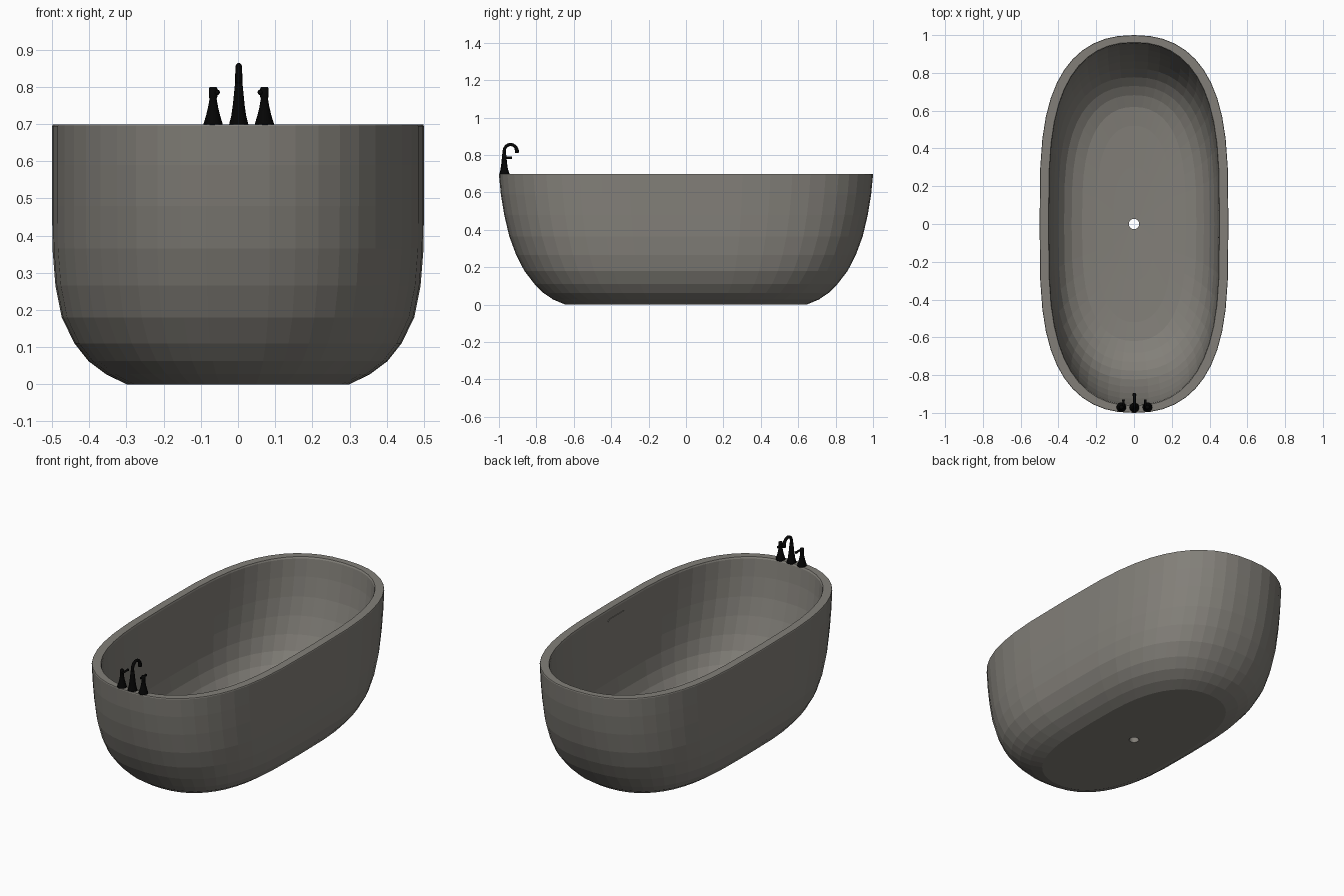
import bpy, bmesh, math
from mathutils import Vector

if "Cube" in bpy.data.objects:
    bpy.data.objects.remove(bpy.data.objects["Cube"])


def material(name, rgb):
    m = bpy.data.materials.new(name)
    m.diffuse_color = (*rgb, 1)
    m.use_nodes = True
    m.node_tree.nodes["Principled BSDF"].inputs["Base Color"].default_value = m.diffuse_color
    return m


STONE = material("warm grey stone", (0.224, 0.213, 0.190))
BLACK = material("matte black", (0.0015, 0.0015, 0.0015))


def finish(bm, name, mat, smooth=False):
    bmesh.ops.remove_doubles(bm, verts=bm.verts, dist=1e-5)
    bmesh.ops.recalc_face_normals(bm, faces=bm.faces)
    me = bpy.data.meshes.new(name)
    bm.to_mesh(me)
    bm.free()
    me.materials.append(mat)
    for p in me.polygons:
        p.use_smooth = smooth
    ob = bpy.data.objects.new(name, me)
    bpy.context.collection.objects.link(ob)
    return ob


def skin(bm, rings, caps=True):
    """Join equal-length rings of points into a tube."""
    vs = [[bm.verts.new(p) for p in r] for r in rings]
    n = len(vs[0])
    for a, b in zip(vs, vs[1:]):
        for i in range(n):
            bm.faces.new((a[i], a[(i + 1) % n], b[(i + 1) % n], b[i]))
    if caps:
        bm.faces.new(vs[0][::-1])
        bm.faces.new(vs[-1])


def oval(rx, ry, z, square, seg=48):
    """Rounded outline: round ends and straighter sides; square = 0 gives an ellipse."""
    px, py = 2 + 0.3 * square, 2 + 1.4 * square
    pts = []
    for i in range(seg):
        t = math.tau * i / seg
        c, s = math.cos(t), math.sin(t)
        pts.append((rx * math.copysign(abs(c) ** (2 / px), c),
                    ry * math.copysign(abs(s) ** (2 / py), s), z))
    return pts


def lathe(bm, x, y, profile, seg=16):
    skin(bm, [[(x + r * math.cos(math.tau * i / seg), y + r * math.sin(math.tau * i / seg), z)
               for i in range(seg)] for r, z in profile])


# Tub shell: half width, half length, height, squareness; closed loop with a drain hole
hole = [(0.027, 0.027, 0.0, 0)]
outer = [(0.30, 0.645, 0.0, 0.8), (0.355, 0.71, 0.027, 0.9), (0.402, 0.762, 0.062, 0.95),
         (0.44, 0.81, 0.11, 1), (0.474, 0.864, 0.18, 1), (0.491, 0.908, 0.265, 1),
         (0.499, 0.945, 0.365, 1), (0.50, 0.972, 0.48, 1), (0.50, 0.99, 0.59, 1),
         (0.50, 1.0, 0.694, 1), (0.498, 0.998, 0.699, 1)]
inner = [(0.453, 0.962, 0.699, 0.95), (0.450, 0.957, 0.69, 0.95), (0.450, 0.945, 0.59, 0.95),
         (0.450, 0.925, 0.48, 0.95), (0.448, 0.897, 0.38, 0.95), (0.441, 0.862, 0.285, 0.95),
         (0.425, 0.823, 0.205, 0.95), (0.40, 0.777, 0.145, 0.95), (0.37, 0.731, 0.105, 0.9),
         (0.33, 0.682, 0.076, 0.85), (0.275, 0.62, 0.055, 0.8), (0.20, 0.52, 0.046, 0.8),
         (0.11, 0.30, 0.041, 0.6), (0.027, 0.027, 0.038, 0)]
bm = bmesh.new()
skin(bm, [oval(*p) for p in hole + outer + inner + hole], caps=False)
finish(bm, "tub_shell", STONE)

# Overflow slot surround on the inner side wall
bm = bmesh.new()
slot = []
for i in range(16):
    t = math.tau * (i + 0.5) / 16
    slot.append((math.copysign(0.064, math.cos(t)) + 0.01 * math.cos(t),
                 0.633 + 0.01 * math.sin(t)))
skin(bm, [[(x, y, z) for y, z in slot] for x in (0.446, 0.453)])
finish(bm, "overflow_slot", STONE)

# Spout: flared foot and a swept gooseneck
TAP_Y = -0.972
bm = bmesh.new()
lathe(bm, 0.002, TAP_Y, [(0.026, 0.697), (0.025, 0.703), (0.020, 0.722), (0.016, 0.75),
                         (0.0125, 0.785), (0.010, 0.81)])
path = [Vector((0.002, TAP_Y, 0.78))]
for i in range(13):
    t = math.pi - i / 12 * math.radians(195)
    path.append(Vector((0.002, TAP_Y + 0.034 + 0.034 * math.cos(t), 0.82 + 0.036 * math.sin(t))))
rings = []
for i, p in enumerate(path):
    d = (path[min(i + 1, len(path) - 1)] - path[max(i - 1, 0)]).normalized()
    side, up = Vector((1, 0, 0)), d.cross(Vector((1, 0, 0)))
    r = 0.0085 if i < len(path) - 3 else 0.0105
    rings.append([p + r * (math.cos(math.tau * k / 12) * side + math.sin(math.tau * k / 12) * up)
                  for k in range(12)])
skin(bm, rings)
finish(bm, "spout", BLACK, True)

# Two handles with flared feet, caps and short levers
for s, side_name in ((-1, "left"), (1, "right")):
    bm = bmesh.new()
    x = 0.069 * s + 0.002
    lathe(bm, x, TAP_Y + 0.002,
          [(0.026, 0.697), (0.025, 0.703), (0.019, 0.722), (0.0135, 0.745), (0.0095, 0.768),
           (0.0115, 0.774), (0.0115, 0.795), (0.009, 0.799)])
    lx = x - s * 0.011
    skin(bm, [[(lx + r * math.cos(math.tau * k / 10), y, 0.785 + r * math.sin(math.tau * k / 10))
               for k in range(10)]
              for y, r in ((TAP_Y - 0.008, 0.006), (TAP_Y + 0.03, 0.006), (TAP_Y + 0.042, 0.0075))])
    finish(bm, side_name + "_handle", BLACK, True)
